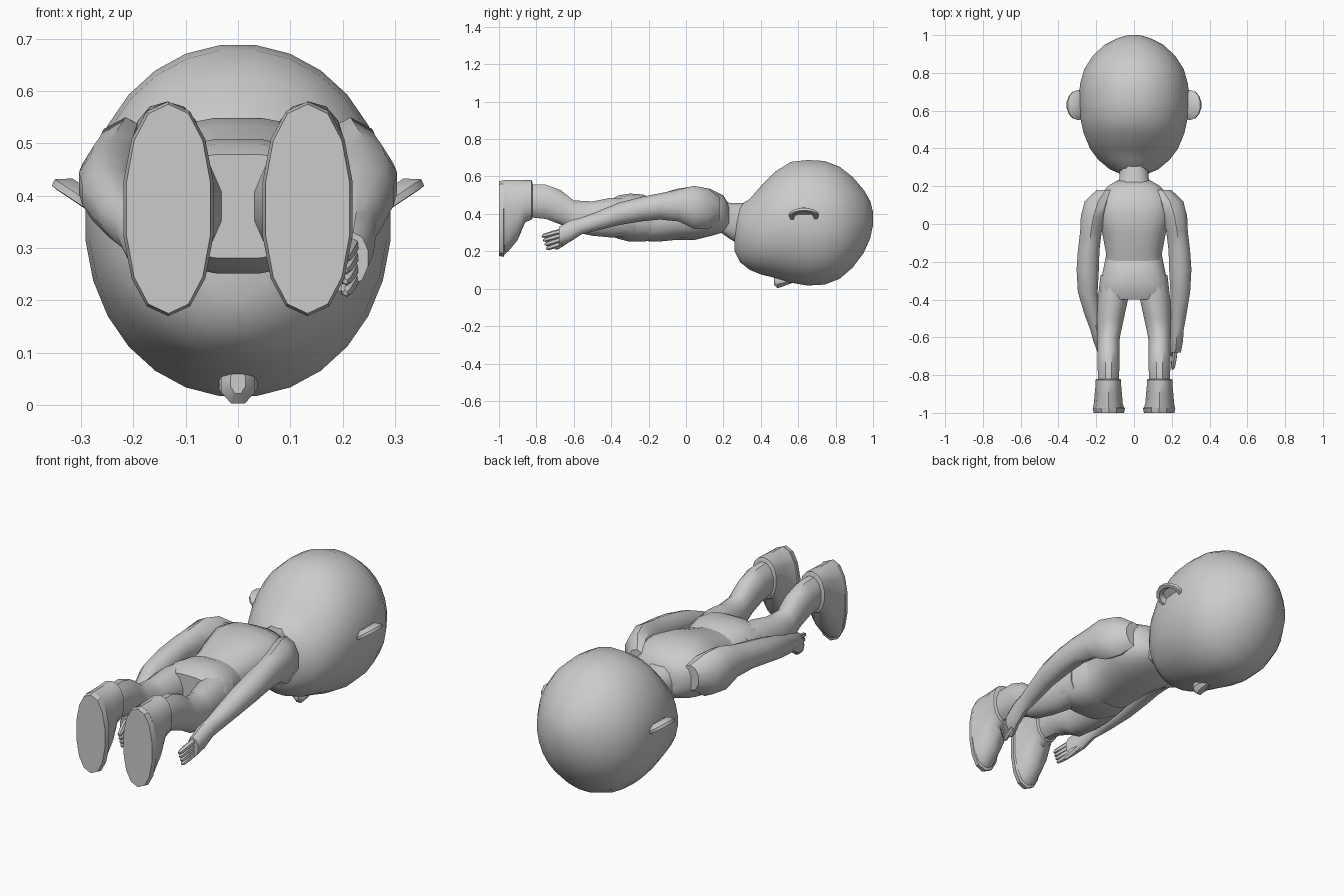
import bpy, bmesh, math
from mathutils import Matrix, Vector

cube = bpy.data.objects.get("Cube")
if cube:
    bpy.data.objects.remove(cube, do_unlink=True)

grey = bpy.data.materials.new("plain_grey")
grey.use_nodes = True
grey.diffuse_color = (0.6, 0.6, 0.6, 1)
grey.node_tree.nodes["Principled BSDF"].inputs["Base Color"].default_value = grey.diffuse_color


def finish(name, bm, angle):
    """Turn a bmesh into a shaded object with the shared material."""
    bmesh.ops.recalc_face_normals(bm, faces=bm.faces)
    mesh = bpy.data.meshes.new(name)
    bm.to_mesh(mesh)
    bm.free()
    mesh.materials.append(grey)
    obj = bpy.data.objects.new(name, mesh)
    bpy.context.collection.objects.link(obj)
    bpy.ops.object.select_all(action="DESELECT")
    obj.select_set(True)
    bpy.context.view_layer.objects.active = obj
    bpy.ops.object.shade_smooth_by_angle(angle=math.radians(angle))
    return obj


def loft(name, rows, sides=12, power=2.0, matrix=None, angle=40):
    """Skin oval rings along y; each row is (y, centre x, half width, low z, high z)."""
    bm = bmesh.new()
    rings = []
    for y, x, half, low, high in rows:
        ring = []
        for i in range(sides):
            turn = math.tau * (i + 0.5) / sides
            c, s = math.cos(turn), math.sin(turn)
            c = math.copysign(abs(c) ** (2 / power), c)
            s = math.copysign(abs(s) ** (2 / power), s)
            point = Vector((x + half * c, y, (low + high) / 2 + (high - low) / 2 * s))
            ring.append(bm.verts.new(point))
        rings.append(ring)
    for a, b in zip(rings, rings[1:]):
        for i in range(sides):
            j = (i + 1) % sides
            bm.faces.new((a[i], a[j], b[j], b[i]))
    bm.faces.new(rings[0])
    bm.faces.new(rings[-1])
    if matrix:
        bm.transform(matrix)
    return finish(name, bm, angle)


def finger(name, start, end, radius):
    """Tapered six-sided finger between two points."""
    start, end = Vector(start), Vector(end)
    way = end - start
    turn = Vector((0, 1, 0)).rotation_difference(way).to_matrix().to_4x4()
    rows = [(way.length * t, 0, radius * k, -radius * k, radius * k)
            for t, k in ((0, 1), (0.55, 1), (0.9, 0.8), (1, 0.4))]
    return loft(name, rows, 6, 2, Matrix.Translation(start) @ turn)


def side_rows(rows, side, bend=0):
    """Put rows on one side, drawing the far end inward by bend."""
    return [(y, side * (x - bend * max(0, -0.4 - y)), w, a, b) for y, x, w, a, b in rows]


# Head, face down
loft("head", [
    (.26, 0, .06, .2, .38), (.29, 0, .13, .14, .45), (.34, 0, .19, .1, .48),
    (.4, 0, .235, .075, .55), (.48, 0, .268, .055, .63), (.56, 0, .286, .03, .68),
    (.65, 0, .293, .015, .69), (.74, 0, .288, .02, .685), (.82, 0, .265, .05, .655),
    (.89, 0, .22, .11, .6), (.95, 0, .155, .19, .53), (.985, 0, .085, .27, .47),
    (1, 0, .03, .34, .41)], 28, 2.05, angle=60)

# Nose
loft("nose", [(.47, 0, .015, .02, .07), (.49, 0, .035, 0, .08), (.52, 0, .04, .01, .08),
              (.57, 0, .012, .03, .06)], 8)

# Neck and torso
loft("neck", [(.17, 0, .11, .31, .48), (.24, 0, .08, .26, .46), (.36, 0, .072, .2, .46)],
     12, 2.8)
loft("torso", [
    (.23, 0, .09, .32, .45), (.2, 0, .14, .3, .5), (.13, 0, .2, .28, .535),
    (.05, 0, .2, .26, .55), (-.05, 0, .17, .26, .535), (-.15, 0, .15, .25, .505),
    (-.2, 0, .152, .25, .49)], 20, 2.5)
loft("hips", [
    (-.17, 0, .15, .26, .48), (-.23, 0, .162, .25, .505), (-.3, 0, .178, .25, .51),
    (-.36, 0, .19, .265, .5), (-.4, 0, .175, .28, .48)], 20, 2.5)

arm = [(.18, .15, .05, .36, .49), (.12, .19, .075, .32, .535), (.04, .215, .07, .32, .55),
       (-.04, .228, .06, .36, .53), (-.14, .24, .06, .37, .51), (-.24, .245, .062, .36, .49),
       (-.36, .245, .055, .34, .46), (-.48, .235, .045, .31, .41), (-.56, .23, .035, .29, .38),
       (-.62, .225, .036, .25, .365), (-.68, .22, .03, .23, .33)]
leg = [(-.27, .1, .08, .28, .48), (-.4, .112, .083, .27, .49), (-.5, .125, .074, .28, .47),
       (-.6, .135, .062, .3, .475), (-.67, .135, .059, .34, .53), (-.75, .135, .06, .37, .56),
       (-.85, .135, .056, .38, .56)]
boot = [(-.82, .136, .062, .38, .565), (-.825, .136, .07, .37, .58), (-.86, .136, .07, .355, .58),
        (-.9, .136, .074, .26, .58), (-.95, .136, .078, .2, .58), (-.975, .135, .085, .18, .58)]
sole = [(-.97, .133, .08, .18, .575), (-.975, .133, .088, .17, .58), (-1, .133, .082, .175, .575)]

for side, label in ((1, "left"), (-1, "right")):
    # Limbs and boots
    bend = 0 if side > 0 else 0.2
    loft(label + "_arm", side_rows(arm, side, bend), 10)
    loft(label + "_leg", side_rows(leg, side), 12)
    loft(label + "_boot", side_rows(boot, side), 14, 2.2)
    loft(label + "_sole", side_rows(sole, side), 14, 2.2, angle=30)

    # Fingers fan out below one another, thumb lowest
    for n in range(4):
        high = 0.31 - 0.022 * n
        reach = -0.77 + 0.008 * n
        base = side * (0.22 - bend * 0.26)
        tip = side * (0.205 - bend * 0.36)
        finger(f"{label}_finger_{n + 1}", (base, -.66, high), (tip, reach, high - .03), .014)
    finger(label + "_thumb", (side * (.225 - bend * .22), -.61, .28),
           (side * (.2 - bend * .3), -.7, .215), .016)

    # Cupped ear, opening outward and toward the face
    frame = Matrix(((.83, .55, 0, .295), (0, 0, 1, .63), (.55, -.83, 0, .395), (0, 0, 0, 1)))
    mirror = Matrix.Diagonal((side, 1, 1, 1))
    loft(label + "_ear", [
        (-.02, 0, .04, -.05, .05), (0, 0, .068, -.08, .08), (.014, 0, .066, -.077, .077),
        (.015, 0, .05, -.06, .06), (-.005, 0, .035, -.045, .045)], 14, 2, mirror @ frame)
